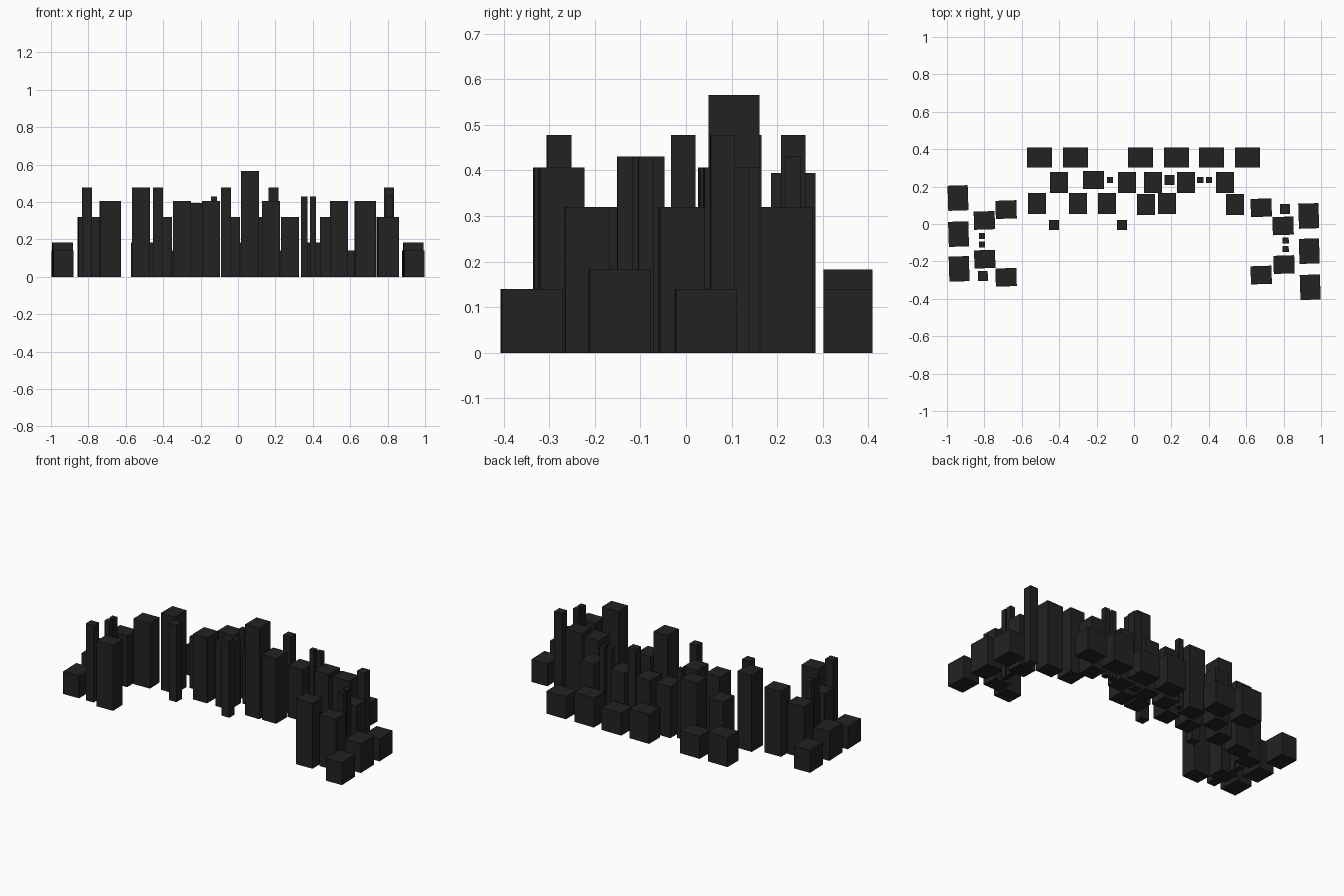
import bpy, bmesh, math
from mathutils import Matrix

if "Cube" in bpy.data.objects:
    bpy.data.objects.remove(bpy.data.objects["Cube"])

mat = bpy.data.materials.new("charcoal black")
mat.diffuse_color = (0.016, 0.016, 0.016, 1)
mat.use_nodes = True
mat.node_tree.nodes["Principled BSDF"].inputs["Base Color"].default_value = mat.diffuse_color

# block kinds: width, depth
LOW, MID, SLIM, POST = (0.134, 0.108), (0.097, 0.112), (0.053, 0.053), (0.033, 0.033)


def block(name, size, x, y, h, deg=0):
    """Upright box standing on the ground, turned about z."""
    bm = bmesh.new()
    bmesh.ops.create_cube(bm, size=1)
    bmesh.ops.transform(bm, verts=bm.verts, matrix=Matrix.Translation((x, y, h / 2))
                        @ Matrix.Rotation(math.radians(deg), 4, 'Z')
                        @ Matrix.Diagonal((size[0], size[1], h, 1)))
    me = bpy.data.meshes.new(name)
    bm.to_mesh(me)
    bm.free()
    me.materials.append(mat)
    ob = bpy.data.objects.new(name, me)
    bpy.context.collection.objects.link(ob)


# centre group: low back row with alternating heights
for i, x in enumerate((-0.505, -0.313, 0.035, 0.227, 0.415, 0.607)):
    block("low_block", LOW, x, 0.355, 0.14 if i % 2 else 0.183)

# second row
for x in (-0.401, -0.038, 0.102, 0.278, 0.486):
    block("middle_block", MID, x, 0.222, 0.32)
block("wide_block", (0.112, 0.097), -0.217, 0.235, 0.394)
for x in (-0.129, 0.354, 0.401):
    block("thin_post", POST, x, 0.235, 0.43)
block("slim_tower", SLIM, 0.190, 0.235, 0.478)

# third row
for x, y, h in ((-0.519, 0.109, 0.478), (-0.299, 0.109, 0.406), (-0.145, 0.109, 0.406),
                (0.064, 0.105, 0.565), (0.176, 0.109, 0.406), (0.540, 0.104, 0.406)):
    block("tall_block", MID, x, y, h)
for x in (-0.427, -0.064):
    block("slim_tower", SLIM, x, -0.006, 0.478)

# side wings, turned a quarter turn and slightly askew
T = 91.8
for side, low, mid, inner, posts, slim in (
    ("left", ((-0.941, 0.139), (-0.938, -0.054), (-0.935, -0.240)),
     ((-0.800, 0.019), (-0.798, -0.188)), ((-0.684, 0.077), (-0.684, -0.285)),
     ((-0.813, -0.064), (-0.813, -0.110)), (-0.808, -0.278)),
    ("right", ((0.934, 0.043), (0.937, -0.145), (0.942, -0.338)),
     ((0.797, -0.010), (0.802, -0.217)), ((0.680, 0.087), (0.680, -0.273)),
     ((0.811, -0.088), (0.811, -0.134)), (0.807, 0.080)),
):
    for i, (x, y) in enumerate(low):
        block(side + "_low_block", LOW, x, y, 0.183 if i == 1 else 0.14, T)
    for x, y in mid:
        block(side + "_middle_block", MID, x, y, 0.32, T)
    for x, y in inner:
        block(side + "_tall_block", MID, x, y, 0.406, T)
    for x, y in posts:
        block(side + "_thin_post", POST, x, y, 0.43, T)
    block(side + "_slim_tower", SLIM, *slim, 0.478, T)
